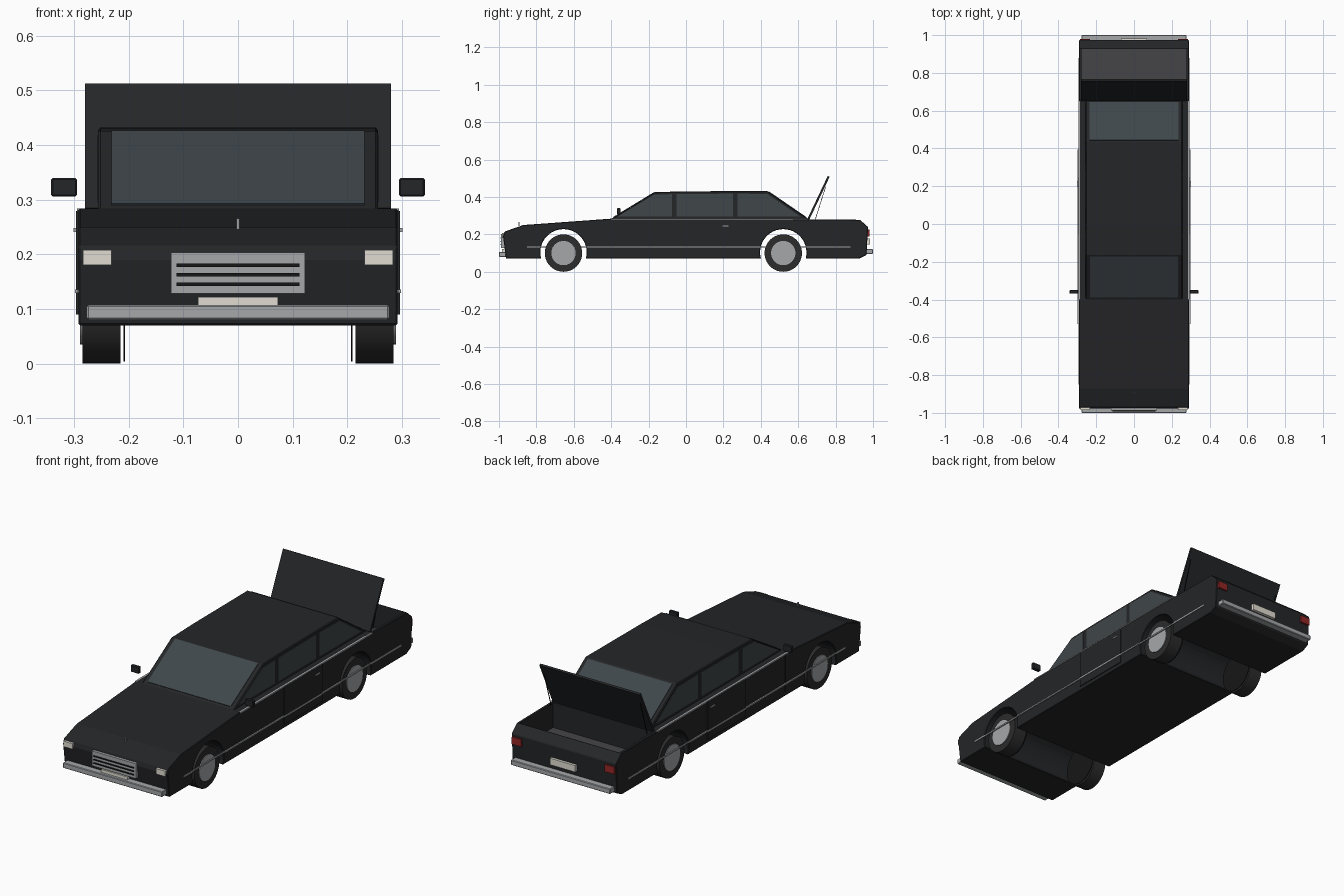
import bpy, bmesh, math
from mathutils import Vector

if "Cube" in bpy.data.objects:
    bpy.data.objects.remove(bpy.data.objects["Cube"])


def material(name, rgb):
    m = bpy.data.materials.new(name)
    m.diffuse_color = (*rgb, 1)
    m.use_nodes = True
    m.node_tree.nodes["Principled BSDF"].inputs["Base Color"].default_value = m.diffuse_color
    return m


PAINT = material("black_paint", (0.018, 0.019, 0.021))
GLASS = material("tinted_glass", (0.05, 0.062, 0.068))
CHROME = material("chrome", (0.38, 0.39, 0.40))
RUBBER = material("rubber", (0.025, 0.025, 0.025))
BLACK = material("black_trim", (0.008, 0.008, 0.008))
LAMP = material("lamp", (0.75, 0.72, 0.64))
RED = material("red_lamp", (0.3, 0.02, 0.02))
CARPET = material("carpet", (0.06, 0.06, 0.065))


def finish(name, bm, mat, bevel=0):
    bmesh.ops.recalc_face_normals(bm, faces=bm.faces)
    me = bpy.data.meshes.new(name)
    bm.to_mesh(me)
    bm.free()
    me.materials.append(mat)
    ob = bpy.data.objects.new(name, me)
    bpy.context.collection.objects.link(ob)
    if bevel:
        b = ob.modifiers.new("bevel", 'BEVEL')
        b.width, b.segments = bevel, 1
        b.limit_method, b.angle_limit = 'ANGLE', math.radians(50)
    return ob


def prism(name, pts, x0, x1, mat, bevel=0):
    """Extrude a side profile of (y, z) points across x."""
    bm = bmesh.new()
    face = bm.faces.new([bm.verts.new((x0, y, z)) for y, z in pts])
    r = bmesh.ops.extrude_face_region(bm, geom=[face])
    vs = [v for v in r['geom'] if isinstance(v, bmesh.types.BMVert)]
    bmesh.ops.translate(bm, verts=vs, vec=(x1 - x0, 0, 0))
    return finish(name, bm, mat, bevel)


def box(name, x0, x1, y0, y1, z0, z1, mat, bevel=0):
    return prism(name, [(y0, z0), (y1, z0), (y1, z1), (y0, z1)], x0, x1, mat, bevel)


def slab(name, a, b, thick, half, mat):
    """Thin sheet spanning x, following the side-view line a-b."""
    a, b = Vector(a), Vector(b)
    d = (b - a).normalized()
    n = Vector((-d.y, d.x)) * thick
    return prism(name, [a, b, b + n, a + n], -half, half, mat)


def disc(name, x0, x1, y, z, r, mat):
    pts = [(y + r * math.cos(i * math.tau / 40), z + r * math.sin(i * math.tau / 40)) for i in range(40)]
    ob = prism(name, pts, x0, x1, mat)
    for p in ob.data.polygons:
        p.use_smooth = abs(p.normal.x) < 0.5
    bm = bmesh.new()
    bm.from_mesh(ob.data)
    for e in bm.edges:
        e.smooth = e.calc_face_angle(0) < 0.6
    bm.to_mesh(ob.data)
    bm.free()
    return ob


AXLES = (-0.655, 0.52)
ARCH, HUB_Z, SILL = 0.124, 0.104, 0.07

# lower body with wheel tunnels
profile = [(-0.97, 0.215), (-0.978, 0.19), (-0.962, 0.07)]
for y in AXLES:
    start = math.pi + math.asin((HUB_Z - SILL) / ARCH)
    end = -math.asin((HUB_Z - SILL) / ARCH)
    for i in range(25):
        t = start + (end - start) * i / 24
        profile.append((y + ARCH * math.cos(t), HUB_Z + ARCH * math.sin(t)))
profile += [(0.925, SILL), (0.965, 0.09), (0.973, 0.24), (0.93, 0.278),
            (0.65, 0.281), (-0.40, 0.284), (-0.87, 0.25)]
body = prism("body", profile, -0.292, 0.292, PAINT, 0.003)

# open luggage space
cutter = box("trunk_cutter", -0.278, 0.278, 0.662, 0.928, 0.15, 0.4, PAINT)
cutter.hide_render = True
cutter.hide_set(True)
cut = body.modifiers.new("trunk_opening", 'BOOLEAN')
cut.object, cut.operation, cut.solver = cutter, 'DIFFERENCE', 'EXACT'
box("trunk_floor", -0.277, 0.277, 0.663, 0.927, 0.149, 0.155, CARPET)

# raised trunk lid
slab("trunk_lid", (0.66, 0.28), (0.768, 0.508), 0.011, 0.28, PAINT)

# cabin and glazing
prism("cabin", [(-0.405, 0.28), (-0.165, 0.426), (0.0, 0.43), (0.435, 0.432), (0.66, 0.278)],
      -0.256, 0.256, PAINT, 0.004)
slab("windscreen", (-0.388, 0.2905), (-0.168, 0.4242), 0.003, 0.232, GLASS)
slab("rear_window", (0.443, 0.4265), (0.643, 0.2895), 0.003, 0.235, GLASS)

side_windows = {
    "front_window": [(-0.365, 0.296), (-0.075, 0.296), (-0.075, 0.415), (-0.172, 0.412)],
    "middle_window": [(-0.05, 0.296), (0.25, 0.296), (0.25, 0.418), (-0.05, 0.415)],
    "rear_side_window": [(0.275, 0.296), (0.61, 0.296), (0.435, 0.416), (0.275, 0.418)],
}

for s, side in ((-1, "left"), (1, "right")):
    for name, pts in side_windows.items():
        prism(f"{side}_{name}", pts, s * 0.25, s * 0.2585, GLASS)
    # doors, handle, trim
    box(f"{side}_rear_door", s * 0.285, s * 0.2965, -0.055, 0.25, 0.09, 0.279, PAINT)
    box(f"{side}_front_door_seam", s * 0.288, s * 0.2925, -0.375, -0.373, 0.09, 0.28, BLACK)
    box(f"{side}_door_handle", s * 0.295, s * 0.301, 0.195, 0.228, 0.241, 0.248, CHROME)
    box(f"{side}_side_trim_rear", s * 0.29, s * 0.2985, -0.53, 0.395, 0.129, 0.136, CHROME)
    box(f"{side}_side_trim_front", s * 0.29, s * 0.295, -0.85, -0.53, 0.129, 0.136, CHROME)
    box(f"{side}_side_trim_tail", s * 0.29, s * 0.295, 0.395, 0.88, 0.129, 0.136, CHROME)
    box(f"{side}_belt_trim", s * 0.286, s * 0.295, -0.4, 0.65, 0.279, 0.284, CHROME)
    # mirror
    box(f"{side}_mirror", s * 0.295, s * 0.342, -0.368, -0.35, 0.306, 0.34, PAINT, 0.003)
    # lamps
    box(f"{side}_headlight", s * 0.232, s * 0.284, -0.985, -0.955, 0.18, 0.208, LAMP)
    box(f"{side}_tail_light", s * 0.233, s * 0.286, 0.955, 0.98, 0.19, 0.226, RED)
    # lid stay
    slab_y = [(0.69, 0.28), (0.693, 0.28), (0.748, 0.455), (0.745, 0.455)]
    prism(f"{side}_lid_stay", slab_y, s * 0.266, s * 0.269, BLACK)
    # wheels
    for y, end in zip(AXLES, ("front", "rear")):
        disc(f"{side}_{end}_tyre", s * 0.215, s * 0.285, y, 0.1, 0.1, RUBBER)
        disc(f"{side}_{end}_hubcap", s * 0.28, s * 0.289, y, 0.1, 0.065, CHROME)
        disc(f"{side}_{end}_inner_disc", s * 0.207, s * 0.21, y, 0.102, 0.098, BLACK)

# bumpers
box("front_bumper", -0.277, 0.277, -1.0, -0.96, 0.08, 0.107, CHROME, 0.003)
box("rear_bumper", -0.277, 0.277, 0.955, 1.0, 0.095, 0.121, CHROME, 0.003)

# grille, plates and hood ornament
box("grille", -0.123, 0.123, -0.988, -0.955, 0.128, 0.203, CHROME)
for i, z in enumerate((0.145, 0.1625, 0.18)):
    box(f"grille_slot_{i}", -0.113, 0.113, -0.992, -0.98, z - 0.003, z + 0.003, BLACK)
box("front_plate", -0.073, 0.073, -0.985, -0.96, 0.095, 0.122, LAMP)
box("rear_plate", -0.07, 0.07, 0.96, 0.983, 0.145, 0.178, LAMP)
box("hood_ornament", -0.003, 0.003, -0.895, -0.889, 0.245, 0.266, CHROME)
